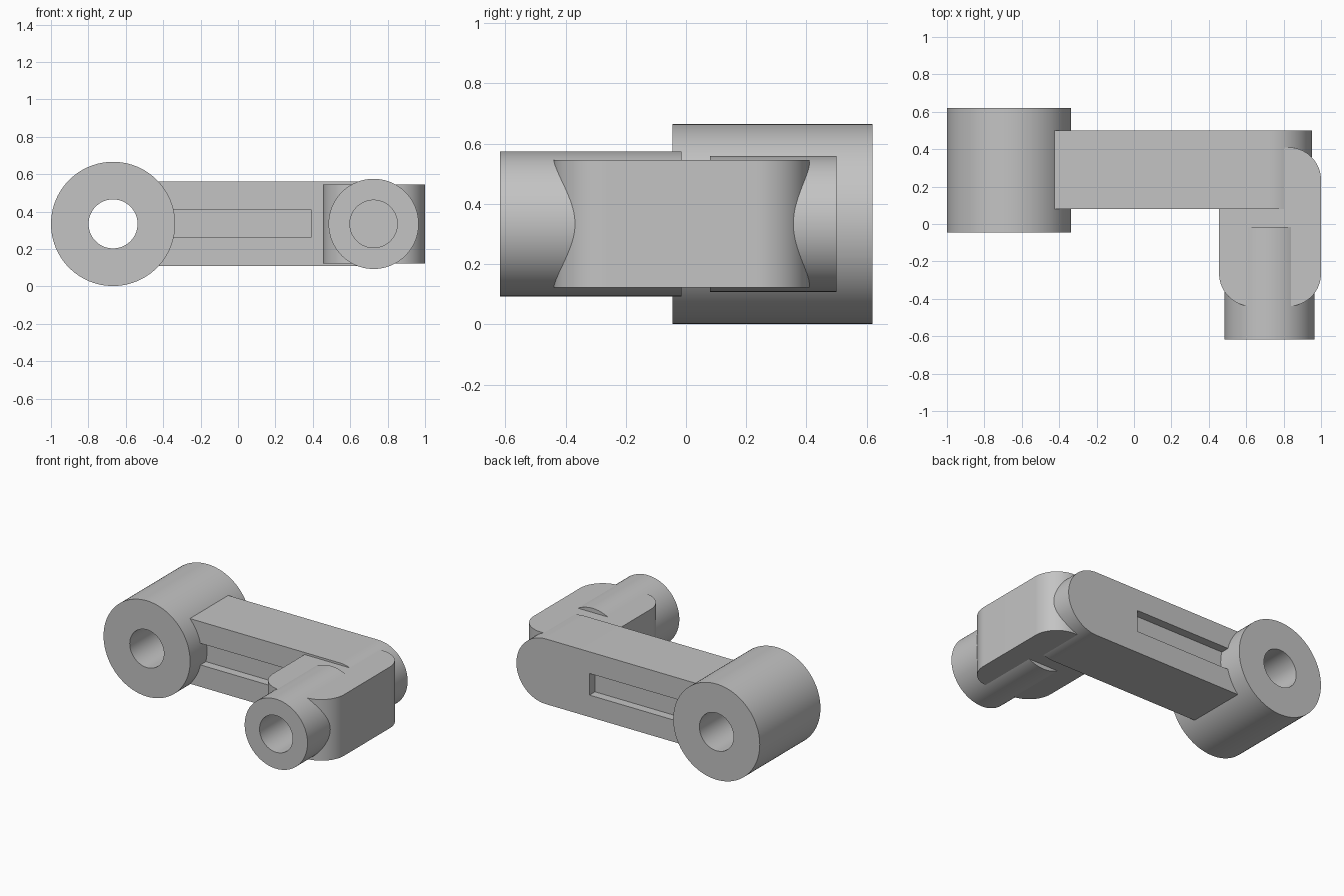
import bpy, bmesh, math
from mathutils import Vector, Matrix

if "Cube" in bpy.data.objects:
    bpy.data.objects.remove(bpy.data.objects["Cube"], do_unlink=True)

grey = bpy.data.materials.new("machined_grey")
grey.use_nodes = True
colour = (0.55, 0.55, 0.55, 1)
grey.diffuse_color = colour
grey.node_tree.nodes["Principled BSDF"].inputs["Base Color"].default_value = colour

AXIS_Z = 0.334
BOSS_X, PIN_X = -0.668, 0.725


def finish(name, bm):
    bmesh.ops.recalc_face_normals(bm, faces=bm.faces)
    mesh = bpy.data.meshes.new(name)
    bm.to_mesh(mesh)
    bm.free()
    mesh.materials.append(grey)
    obj = bpy.data.objects.new(name, mesh)
    bpy.context.collection.objects.link(obj)
    return obj


def prism(name, points, direction):
    """Extrude a closed outline of 3D points along a direction."""
    bm = bmesh.new()
    face = bm.faces.new([bm.verts.new(p) for p in points])
    result = bmesh.ops.extrude_face_region(bm, geom=[face])
    verts = [v for v in result["geom"] if isinstance(v, bmesh.types.BMVert)]
    bmesh.ops.translate(bm, verts=verts, vec=direction)
    return finish(name, bm)


def arc(x, y, radius, start, end, steps):
    angles = [math.radians(start + (end - start) * i / steps) for i in range(steps + 1)]
    return [Vector((x + radius * math.cos(a), y, AXIS_Z + radius * math.sin(a))) for a in angles]


def cylinder(name, x, radius, y0, y1):
    return prism(name, arc(x, y0, radius, 0, 360, 96)[:-1], (0, y1 - y0, 0))


def box(name, low, high, corner=0):
    """Box with optionally rounded vertical edges."""
    low, high = Vector(low), Vector(high)
    bm = bmesh.new()
    bmesh.ops.create_cube(bm, size=1, matrix=Matrix.Translation((low + high) / 2)
                          @ Matrix.Diagonal((*(high - low), 1)))
    if corner:
        edges = [e for e in bm.edges
                 if abs(e.verts[0].co.z - e.verts[1].co.z) > 0.01]
        bmesh.ops.bevel(bm, geom=edges, offset=corner, segments=20,
                        profile=0.5, affect='EDGES')
    return finish(name, bm)


def cut(obj, *cutters):
    for cutter in cutters:
        mod = obj.modifiers.new("cut", 'BOOLEAN')
        mod.operation = 'DIFFERENCE'
        mod.solver = 'EXACT'
        mod.object = cutter
        bpy.context.view_layer.objects.active = obj
        bpy.ops.object.modifier_apply(modifier=mod.name)


# Main parts: large bored boss, round-ended arm, elbow block and pin boss
large_boss = cylinder("large_boss", BOSS_X, 0.332, -0.045, 0.62)
arm_outline = arc(PIN_X, 0.08, 0.226, -90, 90, 48)
arm_outline += [Vector((-0.48, 0.08, p.z)) for p in (arm_outline[-1], arm_outline[0])]
arm = prism("arm", arm_outline, (0, 0.42, 0))
elbow_block = box("elbow_block", (0.455, -0.44, 0.122), (1.0, 0.41, 0.546), corner=0.175)
pin_boss = cylinder("pin_boss", PIN_X, 0.241, -0.618, -0.015)

# Bores and the shallow slots on both sides of the arm
large_bore = cylinder("large_bore_cutter", BOSS_X, 0.131, -0.2, 0.8)
pin_bore = cylinder("pin_bore_cutter", PIN_X, 0.127, -0.8, -0.03)
slots = [box("slot_cutter", (-0.42, y0, 0.26), (0.39, y1, 0.41))
         for y0, y1 in ((0.0, 0.14), (0.44, 0.6))]
cut(large_boss, large_bore)
cut(pin_boss, pin_bore)
cut(elbow_block, pin_bore)
cut(arm, *slots)
for helper in (large_bore, pin_bore, *slots):
    bpy.data.objects.remove(helper, do_unlink=True)

# Smooth the round surfaces and keep crisp edges
for obj in (large_boss, arm, elbow_block, pin_boss):
    bpy.ops.object.select_all(action='DESELECT')
    obj.select_set(True)
    bpy.context.view_layer.objects.active = obj
    bpy.ops.object.shade_smooth_by_angle(angle=math.radians(30))
